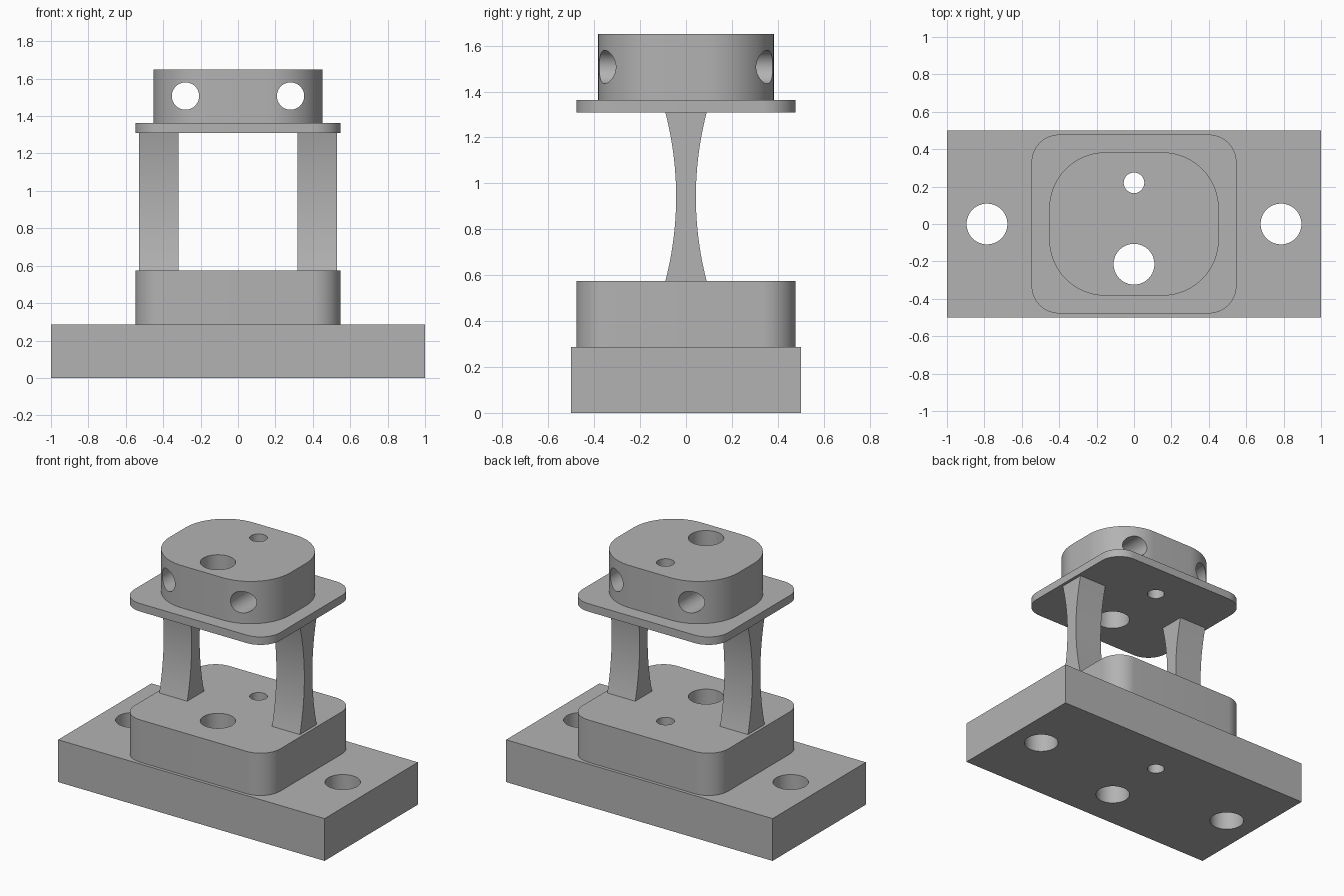
import bpy, bmesh, math

cube = bpy.data.objects.get("Cube")
if cube:
    bpy.data.objects.remove(cube, do_unlink=True)

grey = bpy.data.materials.new("plain_grey")
grey.use_nodes = True
GREY = (0.45, 0.45, 0.45, 1)
grey.diffuse_color = GREY
grey.node_tree.nodes["Principled BSDF"].inputs["Base Color"].default_value = GREY


def extrude(name, points, direction):
    """Solid made by sweeping a flat outline along a direction."""
    bm = bmesh.new()
    face = bm.faces.new([bm.verts.new(p) for p in points])
    swept = bmesh.ops.extrude_face_region(bm, geom=[face])["geom"]
    bmesh.ops.translate(bm, vec=direction,
                        verts=[v for v in swept if isinstance(v, bmesh.types.BMVert)])
    bmesh.ops.recalc_face_normals(bm, faces=bm.faces)
    mesh = bpy.data.meshes.new(name)
    bm.to_mesh(mesh)
    bm.free()
    mesh.materials.append(grey)
    obj = bpy.data.objects.new(name, mesh)
    bpy.context.collection.objects.link(obj)
    return obj


def rounded_block(name, hx, hy, radius, z0, z1, steps=16):
    """Block with rounded vertical edges."""
    points = []
    for quarter, (sx, sy) in enumerate([(1, 1), (-1, 1), (-1, -1), (1, -1)]):
        for i in range(steps + 1):
            a = (quarter + i / steps) * math.pi / 2
            points.append((sx * (hx - radius) + radius * math.cos(a),
                           sy * (hy - radius) + radius * math.sin(a), z0))
    return extrude(name, points, (0, 0, z1 - z0))


def activate(obj):
    bpy.ops.object.select_all(action='DESELECT')
    obj.select_set(True)
    bpy.context.view_layer.objects.active = obj


def drill(obj, location, radius, rotation=(0, 0, 0)):
    """Cut a round through hole."""
    bpy.ops.mesh.primitive_cylinder_add(vertices=64, radius=radius, depth=4,
                                        location=location, rotation=rotation)
    cutter = bpy.context.object
    cutter.hide_render = True
    cutter.data.materials.append(grey)
    mod = obj.modifiers.new("hole", 'BOOLEAN')
    mod.operation = 'DIFFERENCE'
    mod.solver = 'EXACT'
    mod.object = cutter
    activate(obj)
    bpy.ops.object.modifier_apply(modifier=mod.name)
    bpy.data.objects.remove(cutter, do_unlink=True)


# Base slab
base = extrude("base_slab", [(-1, -.5, 0), (1, -.5, 0), (1, .5, 0), (-1, .5, 0)], (0, 0, .287))
for side in (-1, 1):
    drill(base, (side * .786, 0, 0), .109)

# Rounded blocks stacked above the slab
block = rounded_block("lower_block", .548, .478, .148, .287, .574)
plate = rounded_block("upper_plate", .548, .478, .148, 1.309, 1.363)
head = rounded_block("head_block", .453, .383, .3, 1.363, 1.65, 24)

# Vertical holes shared by the whole stack
for part in (base, block, plate, head):
    drill(part, (0, -.215, 1), .109)
    drill(part, (0, .22, 1), .055)

# Cross holes through the head, front to back
for side in (-1, 1):
    drill(head, (side * .281, 0, 1.507), .073, (math.pi / 2, 0, 0))

# Waisted pillars with arc-shaped front and back faces
Z0, Z1, END, WAIST = .574, 1.309, .09, .043
half = (Z1 - Z0) / 2
arc_radius = (half ** 2 + (END - WAIST) ** 2) / (2 * (END - WAIST))
heights = [-half + 2 * half * i / 24 for i in range(25)]
edge = [(WAIST + arc_radius - math.sqrt(arc_radius ** 2 - h * h), (Z0 + Z1) / 2 + h)
        for h in heights]
outline = edge + [(-y, z) for y, z in reversed(edge)]
pillars = [extrude(name, [(x, y, z) for y, z in outline], (.21, 0, 0))
           for name, x in (("left_pillar", .318), ("right_pillar", -.528))]

for part in [base, block, plate, head] + pillars:
    activate(part)
    bpy.ops.object.shade_smooth_by_angle(angle=math.radians(30))
